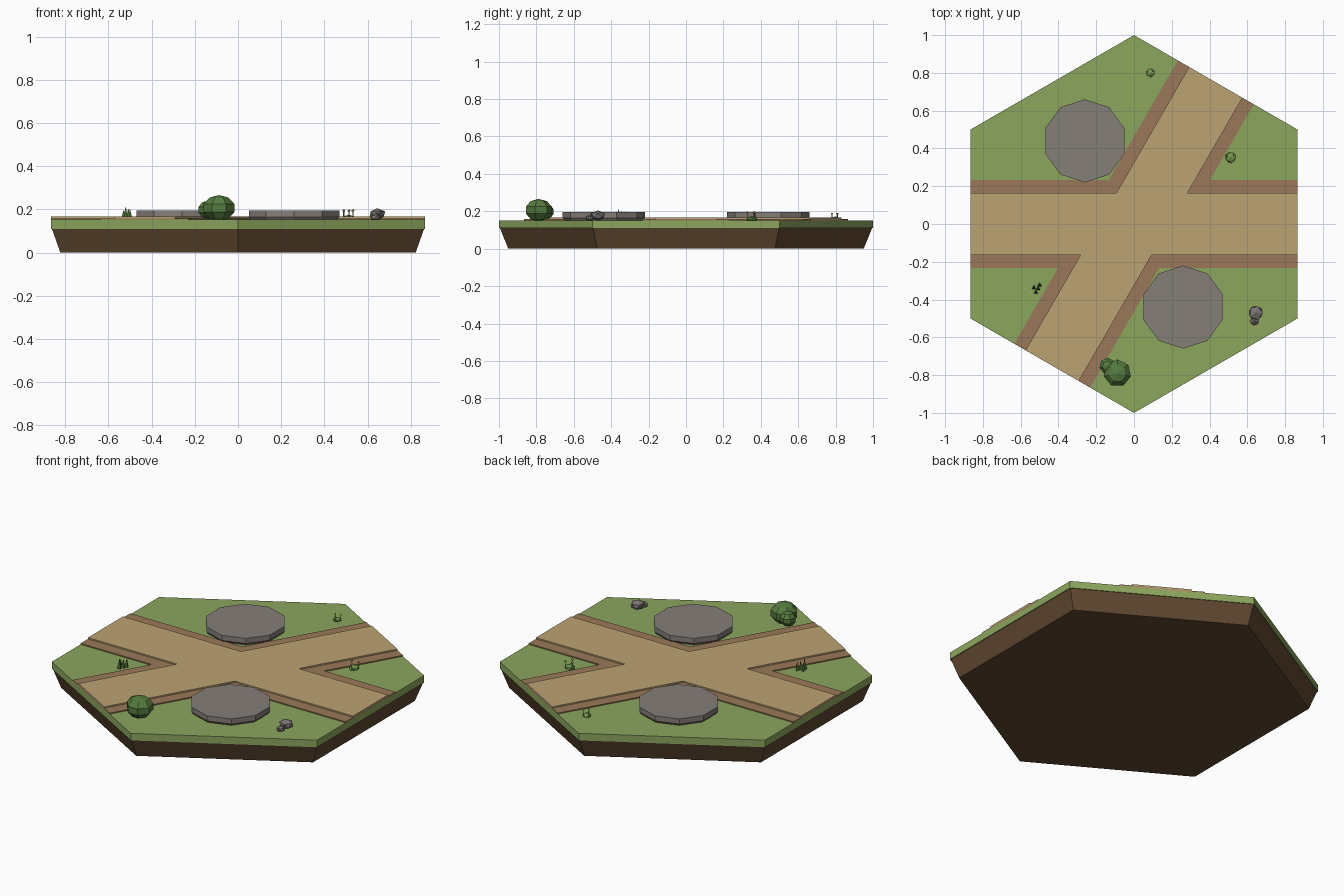
import bpy, bmesh, math, random
from mathutils import Vector

if "Cube" in bpy.data.objects:
    bpy.data.objects.remove(bpy.data.objects["Cube"])

random.seed(4)


def mat(name, r, g, b):
    m = bpy.data.materials.new(name)
    m.diffuse_color = (r, g, b, 1)
    m.use_nodes = True
    m.node_tree.nodes["Principled BSDF"].inputs["Base Color"].default_value = m.diffuse_color
    return m


GRASS = mat("grass", .26, .38, .11)
SOIL = mat("soil", .12, .065, .03)
ROAD = mat("road", .50, .36, .17)
EDGE = mat("road_edge", .32, .19, .10)
STONE = mat("stone", .24, .21, .19)
ROCK = mat("rock", .20, .18, .17)
LEAF = mat("leaf", .09, .20, .05)
BLADE = mat("blade", .06, .14, .03)
STEM = mat("flower_leaf", .17, .32, .07)
YELLOW = mat("yellow_petal", .80, .55, .15)
PINK = mat("pink_petal", .70, .30, .25)


def finish(bm, name, m, loc=(0, 0, 0)):
    me = bpy.data.meshes.new(name)
    bmesh.ops.recalc_face_normals(bm, faces=bm.faces)
    bm.to_mesh(me)
    bm.free()
    ob = bpy.data.objects.new(name, me)
    ob.location = loc
    me.materials.append(m)
    bpy.context.collection.objects.link(ob)
    return ob


def stack(name, sides, profile, m, loc=(0, 0, 0)):
    """Closed solid from (radius, z) rings, first corner pointing to +y."""
    bm = bmesh.new()
    rings = []
    for r, z in profile:
        rings.append([bm.verts.new((-r * math.sin(a), r * math.cos(a), z))
                      for a in (2 * math.pi * i / sides for i in range(sides))])
    for lo, hi in zip(rings, rings[1:]):
        for i in range(sides):
            j = (i + 1) % sides
            bm.faces.new((lo[i], lo[j], hi[j], hi[i]))
    bm.faces.new(rings[0])
    bm.faces.new(rings[-1])
    return finish(bm, name, m, loc)


def crossing(name, h, z0, z1, m):
    """Two crossing bands of half width h, extruded from z0 to z1."""
    R = math.sqrt(3) / 2
    d, n = Vector((.5, R)), Vector((-R, .5))
    half = [Vector((R, -h)), Vector((R, h)), Vector((math.sqrt(3) * h, h)),
            d * R - n * h, d * R + n * h, Vector((-h / math.sqrt(3), h))]
    bm = bmesh.new()
    face = bm.faces.new([bm.verts.new((p.x, p.y, z0)) for p in half + [-p for p in half]])
    new = bmesh.ops.extrude_face_region(bm, geom=[face])["geom"]
    bmesh.ops.translate(bm, vec=(0, 0, z1 - z0),
                        verts=[v for v in new if isinstance(v, bmesh.types.BMVert)])
    # bmesh extrude drops the base face, so close it again
    if not any(all(abs(v.co.z - z0) < 1e-6 for v in f.verts) for f in bm.faces):
        bmesh.ops.holes_fill(bm, edges=[e for e in bm.edges if e.is_boundary])
    return finish(bm, name, m)


def lump(name, loc, size, m, jitter=0.0, sub=1):
    bm = bmesh.new()
    bmesh.ops.create_icosphere(bm, subdivisions=sub, radius=1)
    for v in bm.verts:
        k = 1 + random.uniform(-jitter, jitter)
        v.co = Vector((v.co.x * size[0], v.co.y * size[1], v.co.z * size[2])) * k
    return finish(bm, name, m, loc)


def bush(name, loc, r, rz):
    bm = bmesh.new()
    bmesh.ops.create_uvsphere(bm, u_segments=7, v_segments=5, radius=1)
    bmesh.ops.scale(bm, vec=(r, r, rz), verts=bm.verts)
    return finish(bm, name, LEAF, loc)


# Hexagonal tile: tapered soil and grass cap
stack("soil_base", 6, [(.95, 0), (.995, .11)], SOIL)
stack("grass_top", 6, [(1, .11), (1, .152)], GRASS)

# Crossroads with lower verge strips
crossing("road_edge", .232, .145, .158, EDGE)
crossing("road_surface", .163, .145, .166, ROAD)

# Round stone pads on both sides
for side, s in (("back", 1), ("front", -1)):
    stack(side + "_stone_pad", 10, [(.205, .145), (.22, .165), (.22, .195)],
          STONE, (-.26 * s, .44 * s, 0))

# Bush
bush("bush_large", (-.088, -.79, .206), .077, .06)
bush("bush_small", (-.14, -.752, .198), .046, .042)

# Rocks
lump("rock_large", (.645, -.47, .177), (.041, .041, .029), ROCK, .08)
lump("rock_small", (.638, -.515, .164), (.025, .023, .019), ROCK, .08)


# Flower clumps
def flowers(name, x, y, r):
    lump(name + "_leaves", (x, y, .16), (r, r, r * .5), STEM, .08)
    for i in range(3):
        a = math.radians(35 + 120 * i)
        px, py = x + r * .8 * math.cos(a), y + r * .8 * math.sin(a)
        stack(f"{name}_stem_{i}", 4, [(r * .08, .152), (r * .08, .165 + r)], STEM, (px, py, 0))
        lump(f"{name}_head_{i}", (px, py, .163 + r), (r * .25, r * .25, r * .2),
             PINK if i == 1 else YELLOW)


flowers("right_flowers", .512, .352, .031)
flowers("back_flowers", .087, .80, .024)

# Grass blades
for i, (x, y, h) in enumerate([(-.53, -.337, .045), (-.50, -.323, .05),
                               (-.52, -.362, .06), (-.508, -.343, .052)]):
    stack(f"grass_blade_{i}", 3, [(.014, .15), (.001, .15 + h)], BLADE, (x, y, 0))
